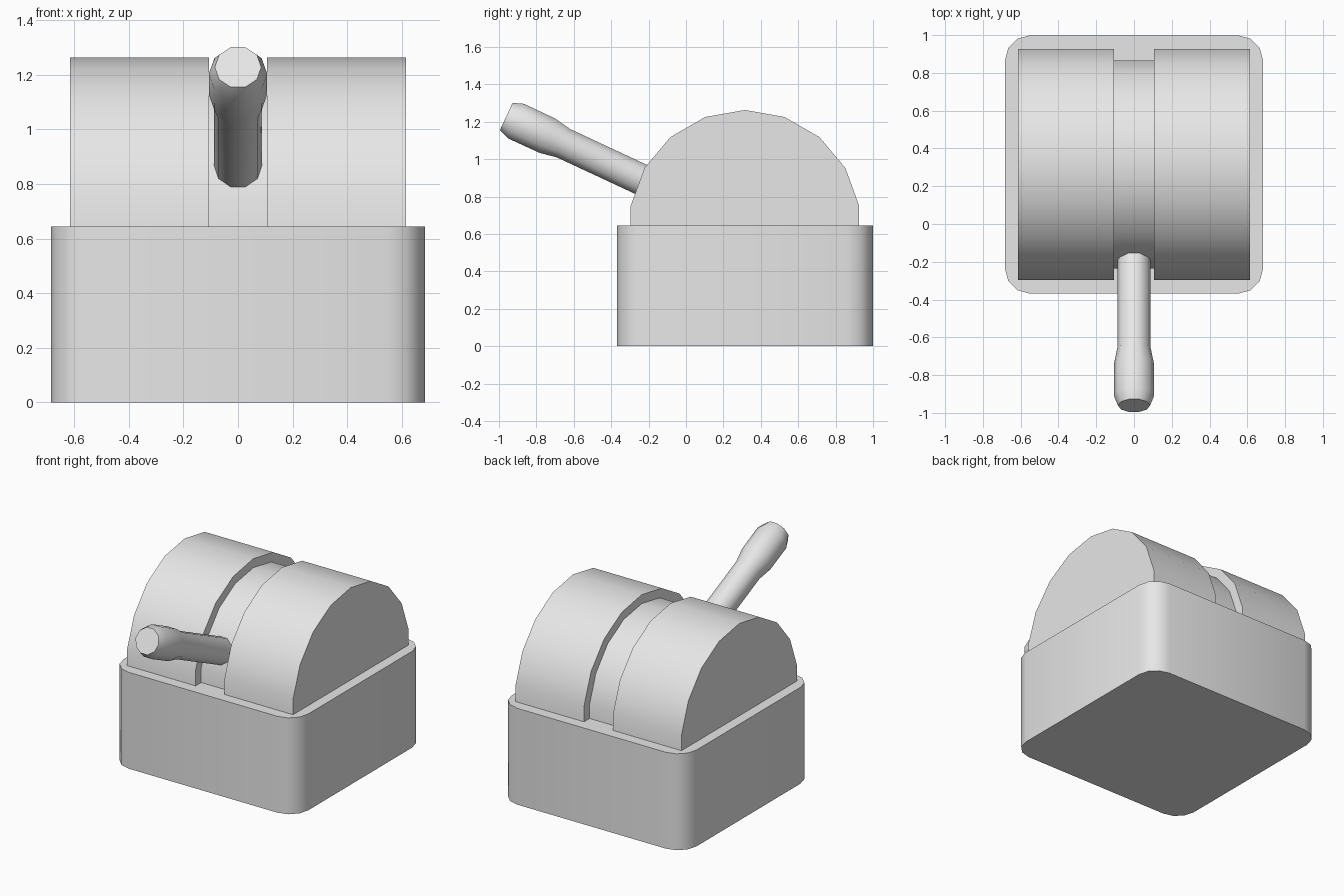
import bpy, math
from math import cos, sin, radians
from mathutils import Matrix, Vector

cube = bpy.data.objects.get("Cube")
if cube:
    bpy.data.objects.remove(cube, do_unlink=True)

GREY = (0.8, 0.8, 0.8, 1.0)
mat = bpy.data.materials.new("light grey")
mat.use_nodes = True
mat.diffuse_color = GREY
mat.node_tree.nodes["Principled BSDF"].inputs["Base Color"].default_value = GREY


def loft(name, rings, matrix=Matrix()):
    """Closed solid through rings that have equal point counts."""
    n = len(rings[0])
    verts = [matrix @ Vector(p) for ring in rings for p in ring]
    faces = [list(range(n))[::-1], list(range(n * (len(rings) - 1), n * len(rings)))]
    for k in range(len(rings) - 1):
        for i in range(n):
            j = (i + 1) % n
            faces.append([k * n + i, k * n + j, (k + 1) * n + j, (k + 1) * n + i])
    mesh = bpy.data.meshes.new(name)
    mesh.from_pydata(verts, [], faces)
    mesh.materials.append(mat)
    obj = bpy.data.objects.new(name, mesh)
    bpy.context.collection.objects.link(obj)
    bpy.ops.object.select_all(action="DESELECT")
    obj.select_set(True)
    bpy.context.view_layer.objects.active = obj
    bpy.ops.object.shade_smooth_by_angle(angle=radians(40))
    return obj


HUB_Y, HUB_Z = 0.315, 0.643

# Base: box with rounded vertical corners
HALF, CORNER, BASE_TOP = 0.684, 0.135, 0.645
outline = []
for quarter, (sx, sy) in enumerate([(1, 1), (-1, 1), (-1, -1), (1, -1)]):
    for step in range(4):
        a = radians(90 * quarter + 30 * step)
        outline.append((sx * (HALF - CORNER) + CORNER * cos(a),
                        HUB_Y + sy * (HALF - CORNER) + CORNER * sin(a)))
loft("base", [[(x, y, z) for x, y in outline] for z in (0, BASE_TOP)])


# Drum halves and the narrower core between them
def half_drum(name, radius, x0, x1):
    arc = [(HUB_Y + radius * cos(radians(a)), HUB_Z + radius * sin(radians(a)))
           for a in range(-10, 191, 20)]
    return loft(name, [[(x, y, z) for y, z in arc] for x in (x0, x1)])


half_drum("left_drum", 0.62, 0.107, 0.615)
half_drum("right_drum", 0.62, -0.615, -0.107)
half_drum("drum_core", 0.56, -0.107, 0.107)

# Lever: ten-sided shaft with a thicker grip, pointing forward and up
SIDES = 10
profile = [(0.35, 0.088), (1.07, 0.088), (1.165, 0.106), (1.35, 0.107), (1.408, 0.085)]
rings = [[(r * cos(math.tau * i / SIDES), r * sin(math.tau * i / SIDES), d)
          for i in range(SIDES)] for d, r in profile]
tilt = Matrix.Translation((0, HUB_Y, HUB_Z - 0.01)) @ Matrix.Rotation(radians(65), 4, "X")
loft("lever", rings, tilt)
